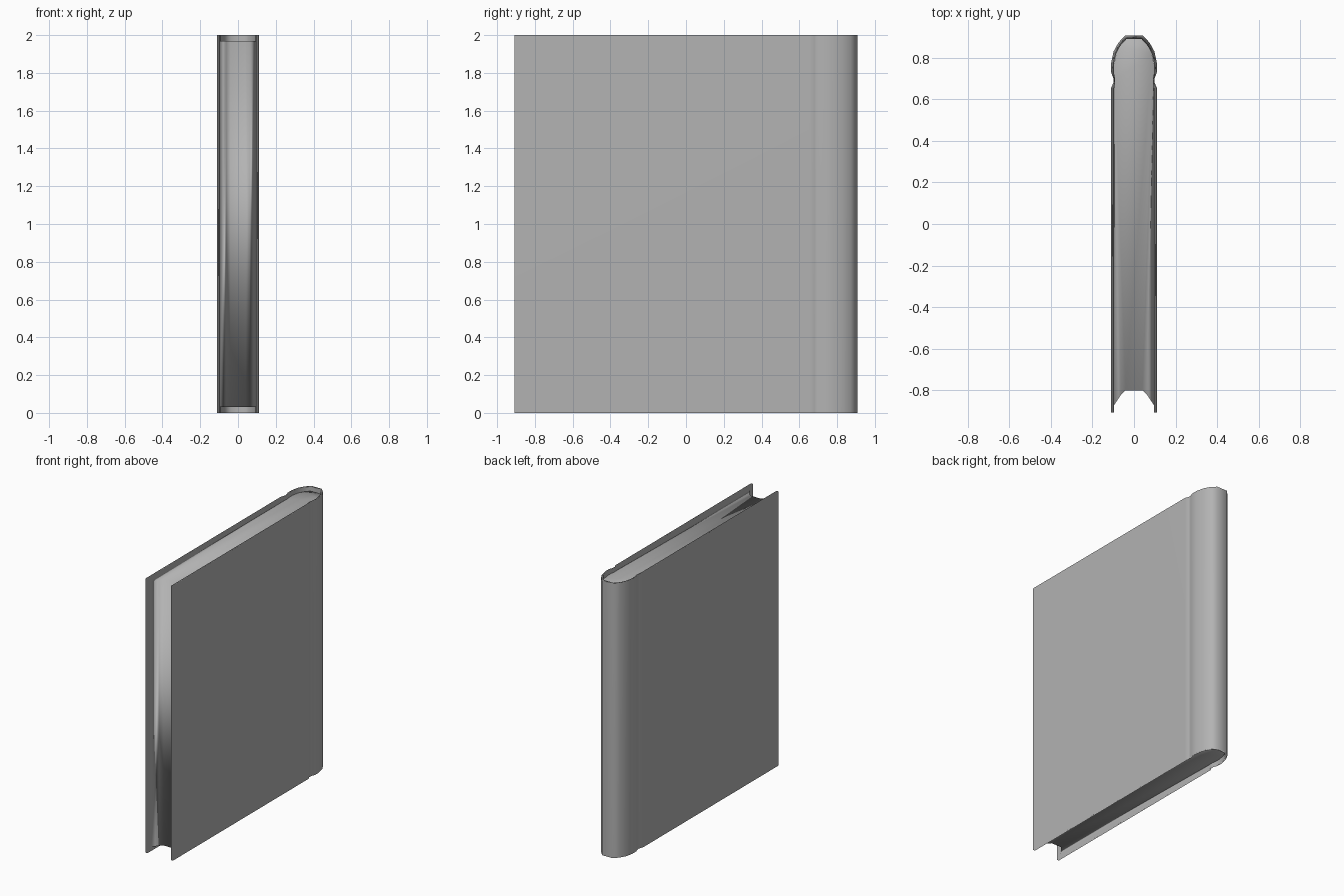
import bpy, bmesh

if "Cube" in bpy.data.objects:
    bpy.data.objects.remove(bpy.data.objects["Cube"])

# Dark grey shared by cover and pages
grey = bpy.data.materials.new("dark_grey")
grey.diffuse_color = (.45, .45, .45, 1)
grey.use_nodes = True
grey.node_tree.nodes["Principled BSDF"].inputs["Base Color"].default_value = grey.diffuse_color


def mirrored(half):
    """Right half profile, front to back, continued along the left half."""
    return half + [(-x, y) for x, y in reversed(half)]


def prism(name, outline, z0, z1, strip=False):
    """Extrude an outline; a strip outline gets quad caps between its two sides."""
    bm = bmesh.new()
    low, high = ([bm.verts.new((x, y, z)) for x, y in outline] for z in (z0, z1))
    n = len(outline)
    for i in range(n):
        j = (i + 1) % n
        bm.faces.new((low[i], low[j], high[j], high[i]))
    for ring in (low, high):
        if strip:
            for i in range(n // 2 - 1):
                bm.faces.new((ring[i], ring[i + 1], ring[n - 2 - i], ring[n - 1 - i]))
        else:
            bm.faces.new(ring)
    bmesh.ops.recalc_face_normals(bm, faces=bm.faces)
    for face in bm.faces:
        face.smooth = True
    mesh = bpy.data.meshes.new(name)
    bm.to_mesh(mesh)
    bm.free()
    mesh.materials.append(grey)
    obj = bpy.data.objects.new(name, mesh)
    bpy.context.collection.objects.link(obj)
    # Soft shading led by the large faces
    soft = obj.modifiers.new("soft_shading", 'WEIGHTED_NORMAL')
    soft.mode = 'FACE_AREA'
    return obj


# Hard cover: two boards, hinge grooves and a rounded spine
outer = [(.11, -.907), (.11, .655), (.099, .68), (.099, .70), (.11, .73),
         (.11, .775), (.098, .83), (.075, .872), (.042, .907)]
inner = [(.095, -.907), (.095, .655), (.091, .68), (.091, .70), (.097, .73),
         (.097, .77), (.086, .82), (.066, .857), (.037, .889)]
prism("book_cover", mirrored(outer) + mirrored(inner)[::-1], 0, 2, strip=True)

# Page block: hollow fore edge, rounded back that fills the spine
pages = [(.040, -.80), (.062, -.82), (.095, -.87), (.095, .655), (.092, .69),
         (.096, .73), (.096, .77), (.086, .82), (.066, .857), (.037, .889)]
prism("page_block", mirrored(pages), .03, 1.97)
